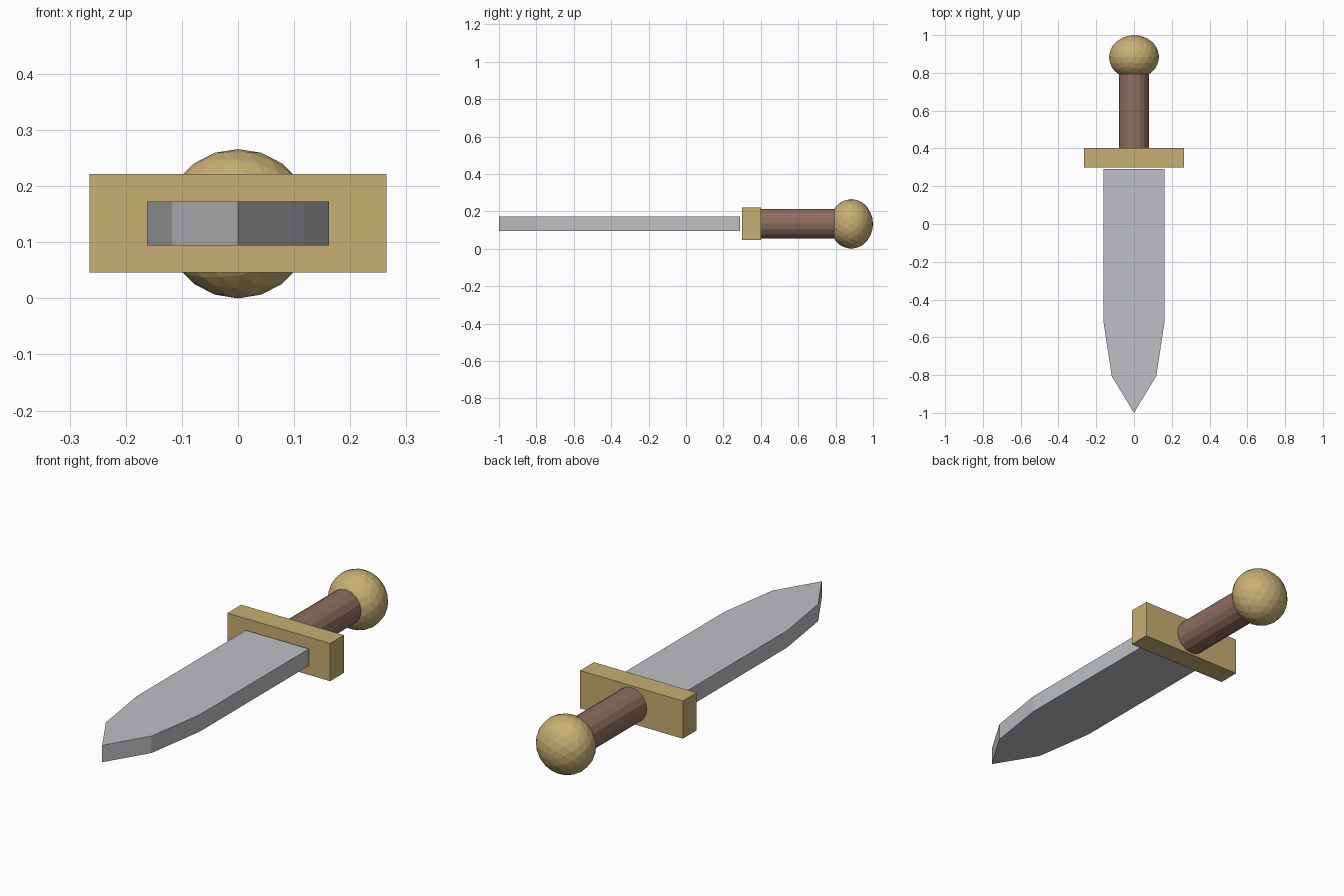
import bpy, bmesh, math
from mathutils import Matrix

if "Cube" in bpy.data.objects:
    bpy.data.objects.remove(bpy.data.objects["Cube"])

ZC = 0.133  # height of the dagger's long axis


def material(name, rgb):
    m = bpy.data.materials.new(name)
    m.diffuse_color = (*rgb, 1.0)
    m.use_nodes = True
    m.node_tree.nodes["Principled BSDF"].inputs["Base Color"].default_value = m.diffuse_color
    return m


steel = material("steel grey", (0.51, 0.53, 0.55))
brass = material("brass gold", (0.58, 0.43, 0.17))
leather = material("leather brown", (0.27, 0.155, 0.115))


def add_object(name, bm, mat):
    bmesh.ops.recalc_face_normals(bm, faces=bm.faces)
    mesh = bpy.data.meshes.new(name)
    bm.to_mesh(mesh)
    bm.free()
    mesh.materials.append(mat)
    obj = bpy.data.objects.new(name, mesh)
    bpy.context.collection.objects.link(obj)
    return obj


TO_Y = Matrix.Rotation(math.radians(-90), 4, 'X')  # turns the z axis onto y

# Blade: mirrored half outline extruded upwards
half = [(0.162, 0.29), (0.162, -0.515), (0.118, -0.805)]
outline = half + [(0, -1.0)] + [(-x, y) for x, y in reversed(half)]
bm = bmesh.new()
face = bm.faces.new([bm.verts.new((x, y, 0.094)) for x, y in outline])
top = bmesh.ops.extrude_face_region(bm, geom=[face])
bmesh.ops.translate(bm, vec=(0, 0, 0.079),
                    verts=[v for v in top["geom"] if isinstance(v, bmesh.types.BMVert)])
add_object("blade", bm, steel)

# Crossguard
bm = bmesh.new()
bmesh.ops.create_cube(bm, size=1, matrix=Matrix.Translation((0, 0.351, ZC + 0.001))
                      @ Matrix.Diagonal((0.53, 0.102, 0.176, 1)))
add_object("crossguard", bm, brass)

# Grip
bm = bmesh.new()
bmesh.ops.create_cone(bm, cap_ends=True, segments=16, radius1=0.08, radius2=0.08,
                      depth=0.42, matrix=Matrix.Translation((0, 0.60, ZC + 0.001)) @ TO_Y)
add_object("grip", bm, leather)

# Pommel: faceted ball, slightly flattened along the grip
bm = bmesh.new()
bmesh.ops.create_icosphere(bm, subdivisions=3, radius=1,
                           matrix=Matrix.Translation((0, 0.884, ZC))
                           @ Matrix.Diagonal((0.133, 0.116, 0.133, 1)) @ TO_Y)
add_object("pommel", bm, brass)
